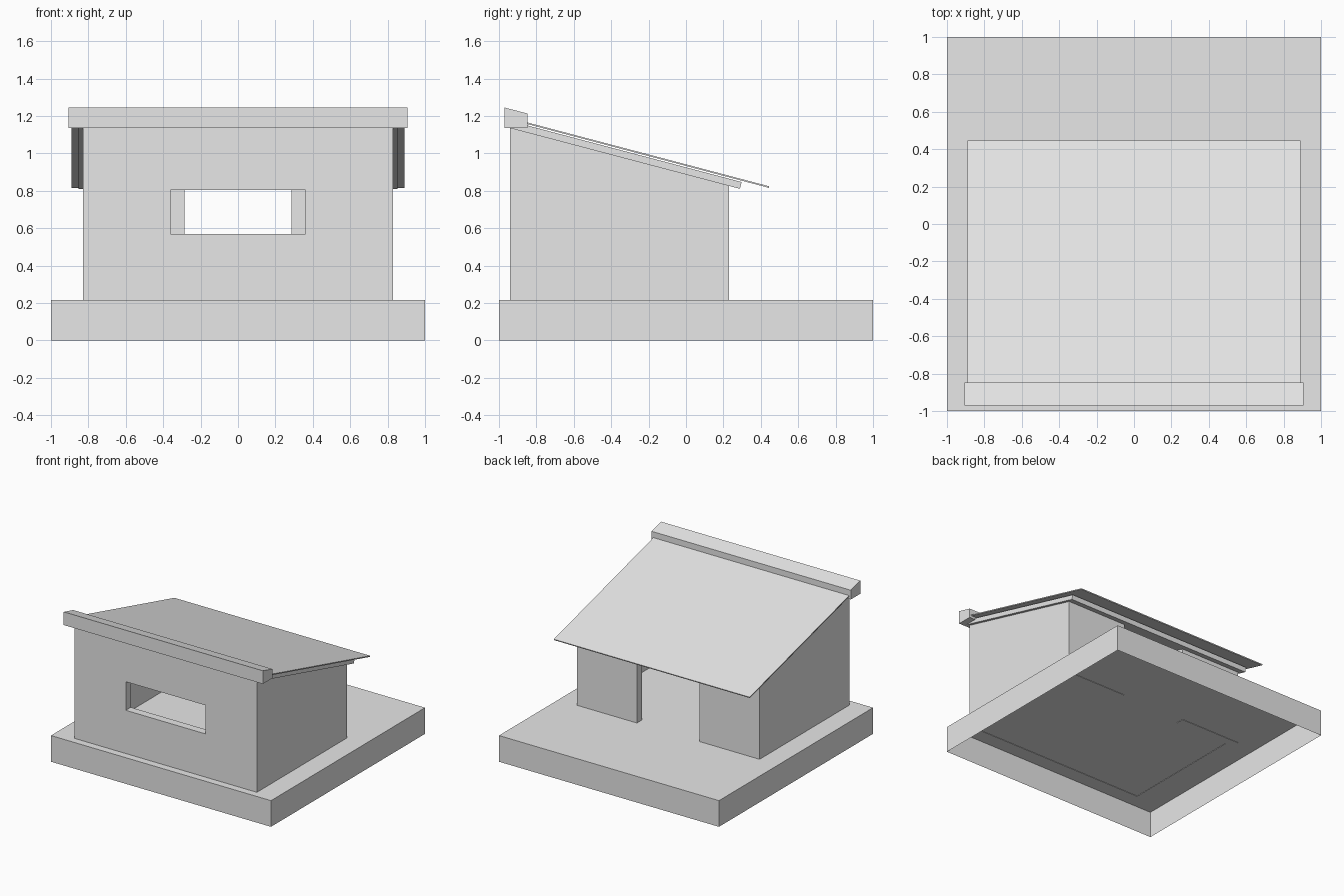
import bpy, bmesh

cube = bpy.data.objects.get("Cube")
if cube:
    bpy.data.objects.remove(cube, do_unlink=True)

# One plain grey for the whole building
grey = bpy.data.materials.new("plain_grey")
grey.use_nodes = True
grey.diffuse_color = (0.8, 0.8, 0.8, 1)
grey.node_tree.nodes["Principled BSDF"].inputs["Base Color"].default_value = (0.8, 0.8, 0.8, 1)


def prism(name, profile, half_width):
    """Extrude a side profile of (y, z) points across x, symmetric about the middle."""
    bm = bmesh.new()
    face = bm.faces.new([bm.verts.new((-half_width, y, z)) for y, z in profile])
    grown = bmesh.ops.extrude_face_region(bm, geom=[face])["geom"]
    verts = [v for v in grown if isinstance(v, bmesh.types.BMVert)]
    bmesh.ops.translate(bm, verts=verts, vec=(2 * half_width, 0, 0))
    bmesh.ops.recalc_face_normals(bm, faces=bm.faces)
    mesh = bpy.data.meshes.new(name)
    bm.to_mesh(mesh)
    bm.free()
    mesh.materials.append(grey)
    obj = bpy.data.objects.new(name, mesh)
    bpy.context.collection.objects.link(obj)
    return obj


def block(name, half_width, y0, y1, z0, z1):
    return prism(name, [(y0, z0), (y1, z0), (y1, z1), (y0, z1)], half_width)


def cut(target, cutter):
    """Subtract the cutter, bake the result and drop the cutter."""
    cutter.hide_render = True
    mod = target.modifiers.new("cut", "BOOLEAN")
    mod.operation = "DIFFERENCE"
    mod.solver = "EXACT"
    mod.object = cutter
    bpy.context.view_layer.update()
    graph = bpy.context.evaluated_depsgraph_get()
    baked = bpy.data.meshes.new_from_object(target.evaluated_get(graph))
    target.modifiers.clear()
    target.data = baked
    bpy.data.objects.remove(cutter, do_unlink=True)


front, back = -0.94, 0.23
thick = 0.065
floor = 0.215
slope = -0.264


def roof_z(y):
    """Height of the roof underside at a given depth."""
    return 1.135 + slope * (y - front)


# Base: a shallow box, open underneath
base = block("base", 1, -1, 1, 0, floor)
bm = bmesh.new()
bm.from_mesh(base.data)
under = [f for f in bm.faces if f.normal.z < -0.9]
bmesh.ops.delete(bm, geom=under, context="FACES")
bm.to_mesh(base.data)
bm.free()

# Walls: a sloped shell with a front window and a full-height back doorway
foot = floor - 0.003
walls = prism("walls", [(front, foot), (back, foot), (back, roof_z(back)), (front, roof_z(front))], 0.83)
cut(walls, block("room_cutter", 0.83 - thick, front + thick, back - thick, 0, 2))
cut(walls, block("window_cutter", 0.362, front - 0.1, front + 0.2, 0.57, 0.805))
cut(walls, block("doorway_cutter", 0.285, back - 0.2, back + 0.1, 0, 2))


def sloped_sheet(name, half_width, y0, y1, lift, depth):
    """A sheet lying parallel to the roof slope, with square-cut ends."""
    lean = -slope * depth
    profile = [(y0, roof_z(y0) + lift), (y1, roof_z(y1) + lift),
               (y1 + lean, roof_z(y1) + lift + depth), (y0 + lean, roof_z(y0) + lift + depth)]
    return prism(name, profile, half_width)


# Roof: a slab on the walls and a thin wider sheet just above it
sloped_sheet("roof_slab", 0.852, front, 0.288, 0, 0.036)
sloped_sheet("roof_sheet", 0.89, -0.9, 0.443, 0.046, 0.008)

# Parapet beam along the high front edge, with a sloping top
prism("front_beam", [(-0.97, 1.137), (-0.847, 1.137), (-0.847, 1.213), (-0.97, 1.245)], 0.905)
